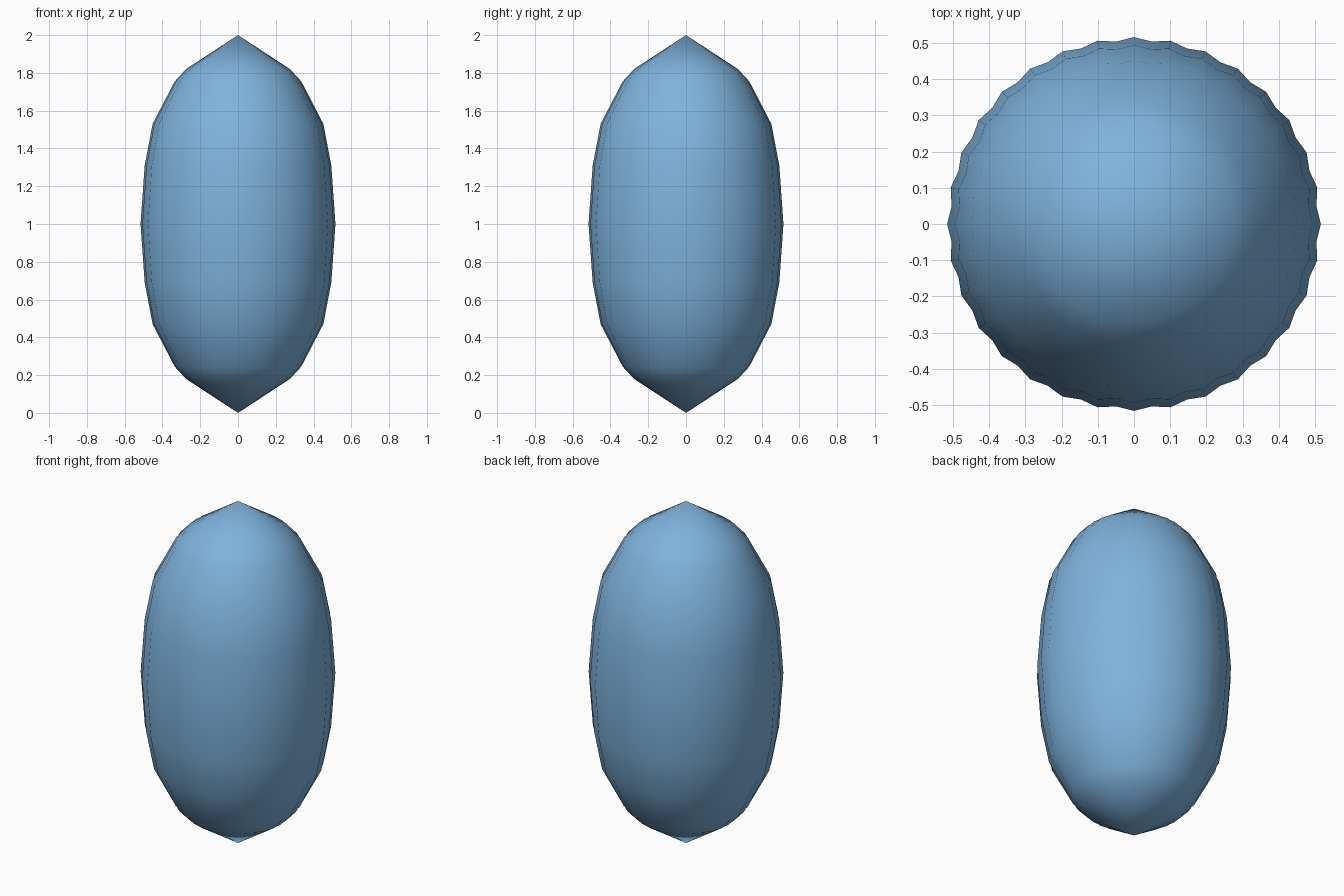
import bpy, bmesh, math

if "Cube" in bpy.data.objects:
    bpy.data.objects.remove(bpy.data.objects["Cube"])

# Half profile of the pod: (radius, height above the middle)
half = [(0.516, 0.0), (0.494, 0.31), (0.452, 0.53), (0.335, 0.755), (0.275, 0.82)]
profile = [(r, 1 - h) for r, h in reversed(half)] + [(r, 1 + h) for r, h in half[1:]]
RIBS = 32
N = RIBS * 2

bm = bmesh.new()
# Ribbed rings: ridges alternate with shallow valleys
rings = []
for r, z in profile:
    ring = []
    for i in range(N):
        a = 2 * math.pi * i / N
        k = r * (1.0 if i % 2 == 0 else 0.981)
        ring.append(bm.verts.new((k * math.cos(a), k * math.sin(a), z)))
    rings.append(ring)
# Side walls
for lo, hi in zip(rings, rings[1:]):
    for i in range(N):
        j = (i + 1) % N
        bm.faces.new((lo[i], lo[j], hi[j], hi[i]))
# Pointed ends
bottom = bm.verts.new((0, 0, 0))
top = bm.verts.new((0, 0, 2))
for i in range(N):
    j = (i + 1) % N
    bm.faces.new((bottom, rings[0][j], rings[0][i]))
    bm.faces.new((top, rings[-1][i], rings[-1][j]))
for f in bm.faces:
    f.smooth = True

mesh = bpy.data.meshes.new("ribbed_pod")
bm.to_mesh(mesh)
bm.free()
pod = bpy.data.objects.new("ribbed_pod", mesh)
bpy.context.collection.objects.link(pod)

# Blue surface
mat = bpy.data.materials.new("pod_blue")
mat.diffuse_color = (0.21, 0.45, 0.72, 1)
mat.use_nodes = True
mat.node_tree.nodes["Principled BSDF"].inputs["Base Color"].default_value = mat.diffuse_color
mesh.materials.append(mat)
